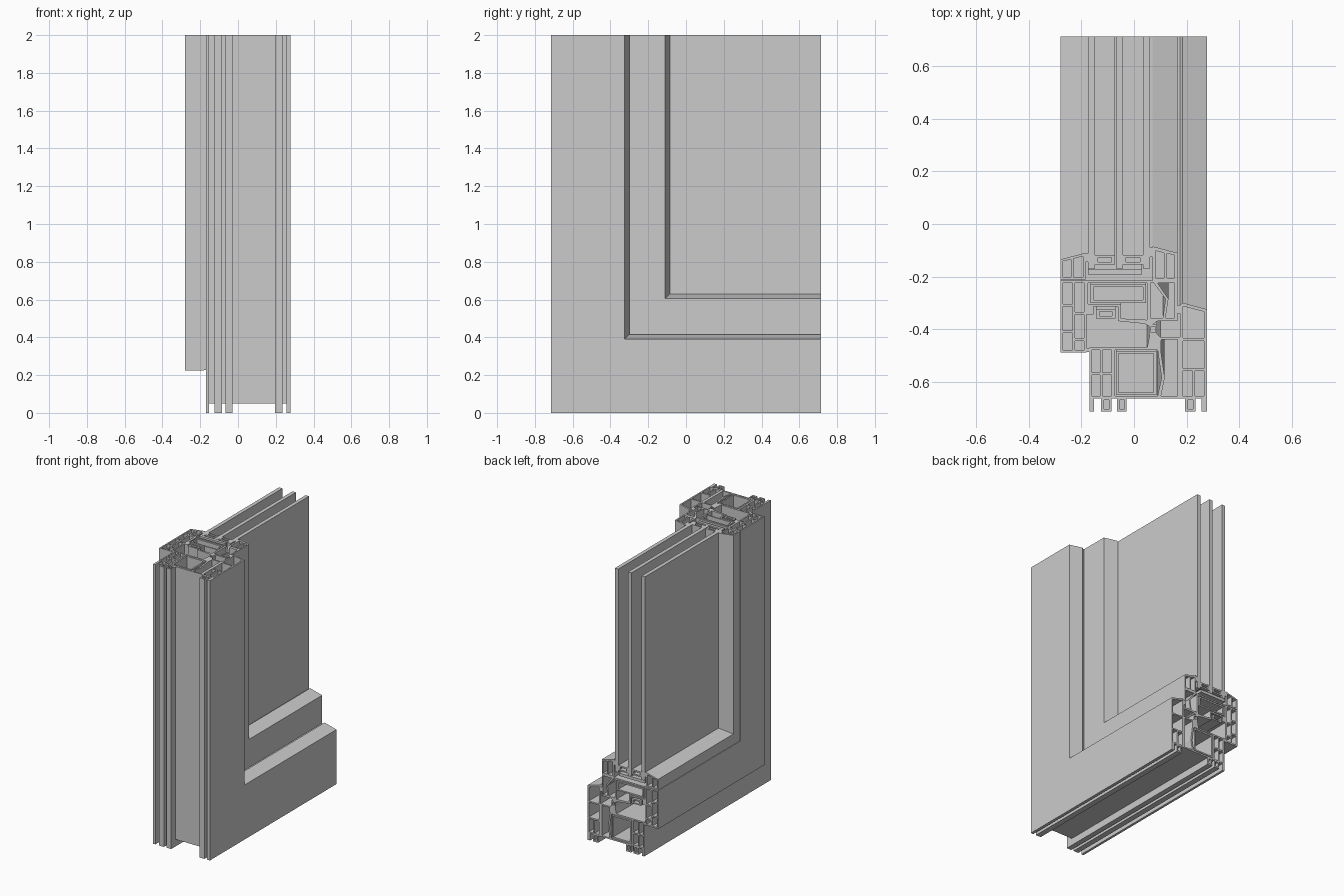
import bpy, bmesh
from mathutils import Vector
from mathutils.geometry import tessellate_polygon

HALF, TOP = 0.715, 2.0   # cut ends of the two legs


def box(x0, x1, d0, d1):
    return [(x0, d0), (x1, d0), (x1, d1), (x0, d1)]


def corner(name, outer, holes=()):
    """Sweep a hollow section (x, distance from outer edge) around the mitred L."""
    bm = bmesh.new()
    rings = ([], [], [])
    loops = [outer, *holes]
    for loop in loops:
        sets = []
        for ring, place in zip(rings, (lambda x, d: (x, d - HALF, TOP),
                                       lambda x, d: (x, d - HALF, d),
                                       lambda x, d: (x, HALF, d))):
            vs = [bm.verts.new(place(x, d)) for x, d in loop]
            ring.extend(vs)
            sets.append(vs)
        for a, b in zip(sets, sets[1:]):
            for i in range(len(loop)):
                j = (i + 1) % len(loop)
                bm.faces.new((a[i], a[j], b[j], b[i]))
    flat = [[Vector((x, d, 0)) for x, d in loop] for loop in loops]
    for tri in tessellate_polygon(flat):
        for ring in (rings[0], rings[2]):
            bm.faces.new([ring[i] for i in tri])
    bmesh.ops.recalc_face_normals(bm, faces=bm.faces)
    me = bpy.data.meshes.new(name)
    bm.to_mesh(me)
    bm.free()
    ob = bpy.data.objects.new(name, me)
    bpy.context.collection.objects.link(ob)
    return ob


# Outer frame: feet along the outside edge, chambers inside
frame = []
for x0, x1 in ((-.17, -.153), (-.125, -.085), (-.065, -.028), (.195, .235), (.257, .278)):
    frame += [(x0, .05), (x0, 0), (x1, 0), (x1, .05)]
frame = frame[1:-1] + [(.278, .39), (.185, .415), (.175, .405), (.175, .285),
                       (.10, .285), (.085, .30), (.06, .295), (.05, .245), (-.17, .245)]
corner("outer_frame", frame, [
    box(-.16, -.13, .06, .14), box(-.16, -.13, .15, .235),
    box(-.12, -.085, .06, .14), box(-.12, -.085, .15, .235),
    [(-.073, .06), (.09, .06), (.105, .13), (.09, .235), (-.073, .235)],
    [(.103, .06), (.165, .06), (.165, .275), (.104, .275), (.102, .235), (.117, .13)],
    box(.186, .222, .06, .155), box(.232, .267, .06, .155),
    box(.186, .267, .165, .27),
    [(.186, .28), (.267, .28), (.267, .381), (.186, .402)],
    box(-.115, -.095, .01, .045), box(-.056, -.037, .01, .045),
    box(.205, .225, .01, .045)])
corner("frame_reinforcement", box(-.069, .085, .064, .231), [box(-.059, .075, .074, .221)])

# Opening sash, overlapping the frame on the room side
corner("sash", [
    (-.28, .225), (-.18, .225), (-.18, .37), (-.155, .37), (-.155, .40), (-.06, .40),
    (-.06, .345), (.04, .335), (.06, .325), (.09, .345), (.165, .345), (.165, .605),
    (.07, .63), (.07, .50), (-.28, .50)], [
    box(-.27, -.235, .235, .30), box(-.27, -.235, .31, .40), box(-.27, -.235, .41, .49),
    box(-.225, -.19, .235, .27), box(-.225, -.19, .28, .37), box(-.225, -.19, .38, .49),
    [(-.175, .41), (-.05, .41), (-.05, .355), (.05, .35), (.05, .49), (-.175, .49)],
    [(.062, .357), (.11, .357), (.12, .43), (.075, .49), (.062, .49)],
    [(.12, .357), (.155, .357), (.155, .49), (.09, .49), (.131, .43)],
    [(.082, .51), (.115, .51), (.115, .605), (.082, .613)],
    [(.125, .51), (.155, .51), (.155, .596), (.125, .603)]])
corner("sash_reinforcement", box(-.165, .045, .415, .485), [box(-.155, .035, .425, .475)])
corner("hardware_rail", box(-.145, -.07, .355, .39), [box(-.132, -.083, .364, .381)])

# Glazing bead
corner("glazing_bead", [(-.28, .503), (-.185, .503), (-.185, .605), (-.28, .58)], [
    [(-.27, .513), (-.24, .513), (-.24, .58), (-.27, .573)],
    [(-.23, .513), (-.195, .513), (-.195, .592), (-.23, .583)]])

# Triple glazing, spacers and packer
for i, x in enumerate((-.176, -.069, .034)):
    bpy.ops.mesh.primitive_cube_add(size=1, location=(x + .0135, (.545) / 2, (TOP + .545) / 2))
    pane = bpy.context.object
    pane.name = f"glass_pane_{i + 1}"
    pane.scale = (.027, 2 * HALF - .545, TOP - .545)
for i, x in enumerate((-.149, -.042)):
    corner(f"glass_spacer_{i + 1}", box(x, x + .076, .56, .597),
           [box(x + .012, x + .064, .57, .587)])
corner("glazing_packer", box(-.175, .03, .523, .543))

# Rubber seals
corner("bead_seal", box(-.187, -.175, .57, .602))
corner("outer_glass_seal", box(.06, .072, .59, .625))
corner("frame_seal", box(.163, .177, .375, .405))
corner("centre_seal", box(.058, .088, .293, .333), [box(.065, .081, .302, .324)])
corner("inner_seal", box(-.182, -.168, .227, .242))
